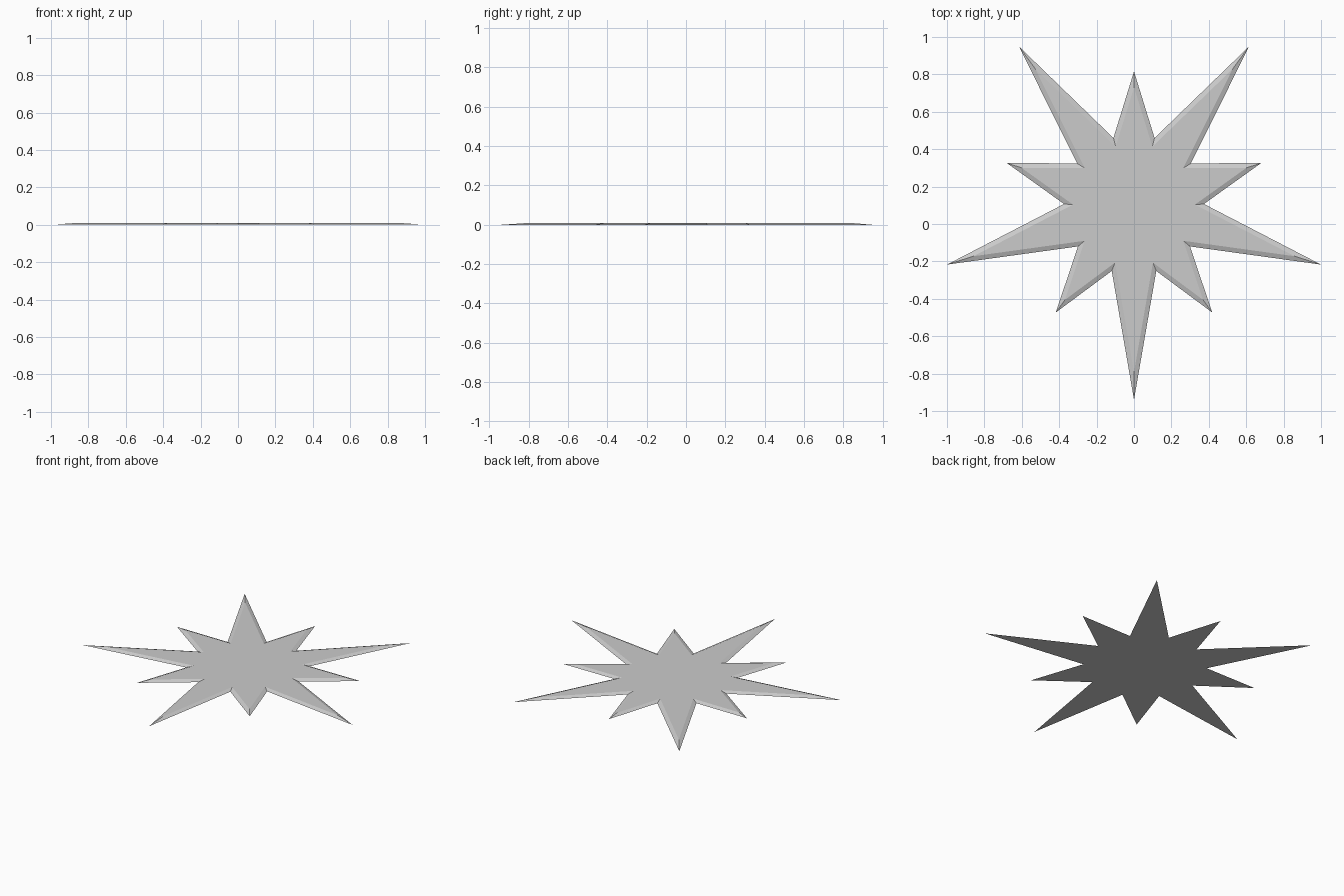
import bpy
from mathutils import Vector

if "Cube" in bpy.data.objects:
    bpy.data.objects.remove(bpy.data.objects["Cube"])

HEIGHT = 0.01   # plate thickness
INSET = 0.025   # width of the sloped rim

# Right half of the star outline, top point down to bottom point
half = [(0, 0.816), (0.11, 0.46), (0.615, 0.949), (0.304, 0.324), (0.68, 0.326),
        (0.374, 0.107), (1.0, -0.217), (0.30, -0.12), (0.418, -0.473),
        (0.119, -0.251), (0, -0.94)]
outline = [Vector(p) for p in half + [(-x, y) for x, y in half[-2:0:-1]]]


def inset(points, d):
    """Offset a clockwise outline inward with mitred corners."""
    result = []
    n = len(points)
    for i, p in enumerate(points):
        a = (p - points[i - 1]).normalized()
        b = (points[(i + 1) % n] - p).normalized()
        na, nb = Vector((a.y, -a.x)), Vector((b.y, -b.x))
        result.append(p + (na + nb) * d / (1 + na.dot(nb)))
    return result


# Star plate: flat base, thin sloped rim, flat top
n = len(outline)
verts = [(p.x, p.y, 0) for p in outline]
verts += [(p.x, p.y, HEIGHT) for p in inset(outline, INSET)]
faces = [tuple(range(n)), tuple(reversed(range(n, 2 * n)))]
faces += [((i + 1) % n, i, n + i, n + (i + 1) % n) for i in range(n)]
mesh = bpy.data.meshes.new("star_plate")
mesh.from_pydata(verts, [], faces)
mesh.update()
star = bpy.data.objects.new("star_plate", mesh)
bpy.context.collection.objects.link(star)
